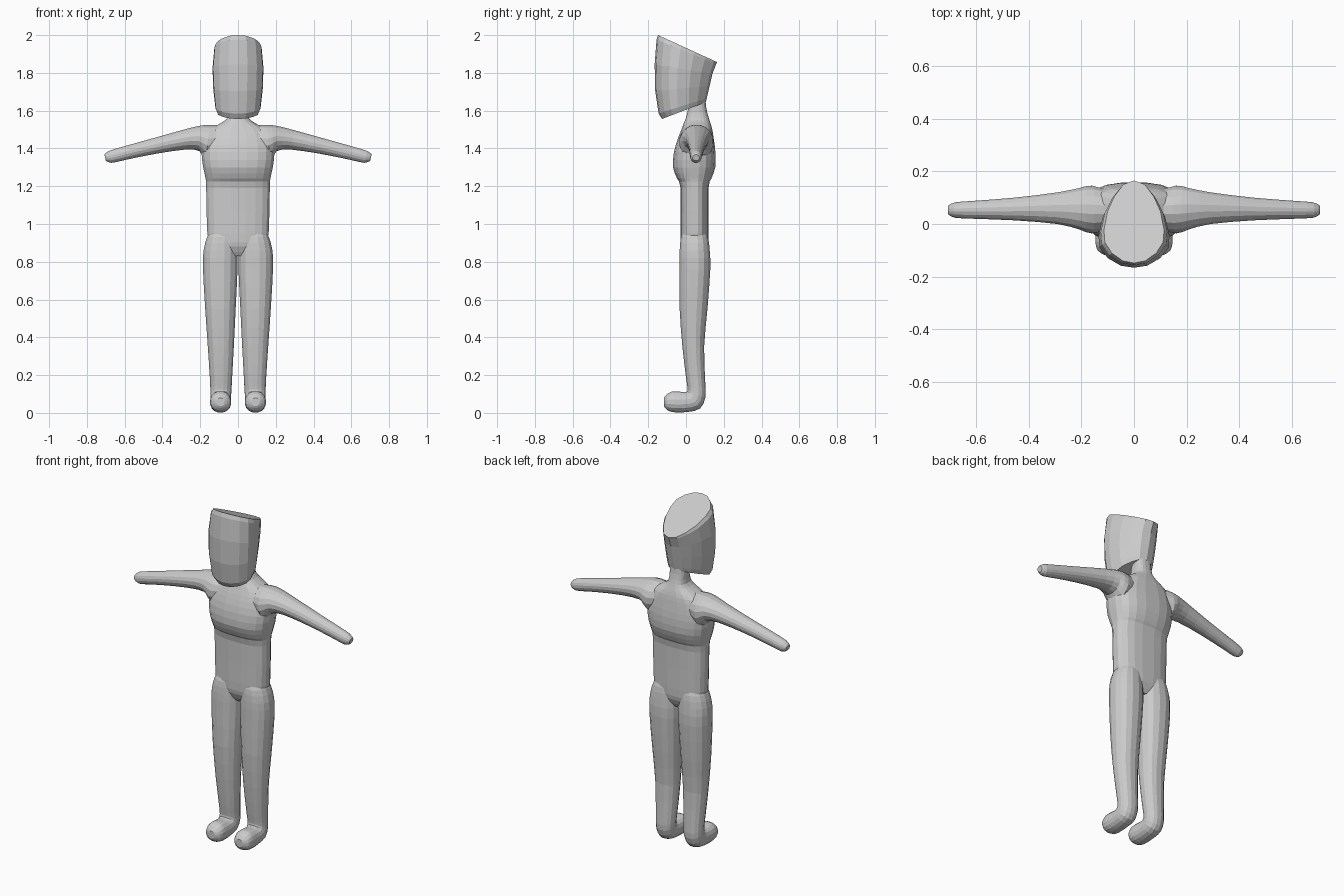
import bpy, bmesh, math
from mathutils import Vector

grey = bpy.data.materials.new("plain grey")
grey.diffuse_color = (0.6, 0.6, 0.6, 1)


def oval(n=16, power=2.0):
    """Unit cross-section; a higher power makes it squarer."""
    pts = []
    for i in range(n):
        a = 2 * math.pi * (i + 0.5) / n
        c, s = math.cos(a), math.sin(a)
        pts.append((math.copysign(abs(c) ** (2 / power), c),
                    math.copysign(abs(s) ** (2 / power), s)))
    return pts


def smooth_path(rows, steps):
    """Catmull-Rom interpolation between ring descriptions."""
    out = []
    for i in range(len(rows) - 1):
        a, b, c, d = (rows[max(i - 1, 0)], rows[i], rows[i + 1],
                      rows[min(i + 2, len(rows) - 1)])
        for k in range(steps):
            t = k / steps
            out.append([0.5 * (2 * q + (r - p) * t + (2 * p - 5 * q + 4 * r - s) * t * t
                               + (3 * q - p - 3 * r + s) * t ** 3)
                        for p, q, r, s in zip(a, b, c, d)])
    return out + [list(rows[-1])]


def loft(name, rows, axis, outline, steps=2, mirror=False):
    """Each row holds two opposite points of a ring and its half width along axis."""
    bm = bmesh.new()
    rings = []
    for r in smooth_path(rows, steps):
        p, q = Vector(r[0:3]), Vector(r[3:6])
        mid, half, side = (p + q) / 2, (q - p) / 2, Vector(axis) * r[6]
        rings.append([bm.verts.new(mid + side * u + half * v) for u, v in outline])
    n = len(outline)
    for a, b in zip(rings, rings[1:]):
        for i in range(n):
            j = (i + 1) % n
            bm.faces.new((a[i], a[j], b[j], b[i]))
    bm.faces.new(rings[0])
    bm.faces.new(rings[-1])
    bmesh.ops.recalc_face_normals(bm, faces=bm.faces)
    mesh = bpy.data.meshes.new(name)
    bm.to_mesh(mesh)
    bm.free()
    mesh.materials.append(grey)
    ob = bpy.data.objects.new(name, mesh)
    bpy.context.collection.objects.link(ob)
    if mirror:
        ob.modifiers.new("Mirror", "MIRROR").use_mirror_merge = False
    return ob


X, Y = (1, 0, 0), (0, 1, 0)

# torso and neck: height, half width, front y, back y
torso = [(0.83, 0.09, 0.0, 0.09), (0.88, 0.14, -0.025, 0.115), (0.95, 0.164, -0.03, 0.12),
         (1.19, 0.17, -0.03, 0.12), (1.24, 0.173, -0.048, 0.135), (1.30, 0.186, -0.07, 0.156),
         (1.38, 0.195, -0.065, 0.157), (1.45, 0.182, -0.045, 0.148), (1.50, 0.15, -0.025, 0.14),
         (1.535, 0.09, -0.012, 0.13), (1.565, 0.055, 0.0, 0.12), (1.62, 0.05, 0.012, 0.107),
         (1.70, 0.045, 0.015, 0.10)]
loft("torso", [(0, f, z, 0, b, z, w) for z, w, f, b in torso], X, oval(20, 2.6))

# legs and feet: x centre, half width, front/upper y z, back/lower y z
legs = [(0.085, 0.06, -0.01, 0.97, 0.10, 0.97), (0.087, 0.078, -0.028, 0.93, 0.118, 0.93),
        (0.093, 0.091, -0.035, 0.86, 0.127, 0.86), (0.094, 0.093, -0.036, 0.76, 0.13, 0.76),
        (0.093, 0.082, -0.035, 0.55, 0.115, 0.55), (0.091, 0.07, -0.02, 0.35, 0.097, 0.35),
        (0.09, 0.059, 0.0, 0.18, 0.103, 0.16), (0.091, 0.056, 0.008, 0.125, 0.103, 0.08),
        (0.092, 0.055, 0.0, 0.112, 0.075, 0.022), (0.092, 0.055, -0.03, 0.113, 0.01, 0.004),
        (0.092, 0.056, -0.07, 0.115, -0.06, 0.002), (0.092, 0.047, -0.1, 0.10, -0.1, 0.014),
        (0.092, 0.022, -0.117, 0.08, -0.117, 0.036)]
loft("legs", [(x, a, b, x, c, d, w) for x, w, a, b, c, d in legs], X, oval(16, 2.2), mirror=True)

# arms: upper x z, lower x z, y centre, half depth
arms = [(0.06, 1.52, 0.10, 1.37, 0.052, 0.07), (0.15, 1.527, 0.17, 1.34, 0.055, 0.092),
        (0.21, 1.52, 0.205, 1.385, 0.058, 0.08), (0.30, 1.497, 0.28, 1.393, 0.06, 0.061),
        (0.46, 1.452, 0.44, 1.370, 0.057, 0.044), (0.61, 1.41, 0.59, 1.34, 0.054, 0.035),
        (0.685, 1.387, 0.67, 1.323, 0.053, 0.03), (0.707, 1.368, 0.70, 1.335, 0.053, 0.018)]
loft("arms", [(a, y, b, c, y, d, w) for a, b, c, d, y, w in arms], Y, oval(16), mirror=True)

# head: egg-shaped plan between two tilted caps
half = [(0.37, -0.95), (0.74, -0.76), (0.97, -0.5), (1, -0.2),
        (0.88, 0.25), (0.65, 0.62), (0.35, 0.91)]
egg = [(0, -1)] + half + [(0, 1)] + [(-u, v) for u, v in reversed(half)]
head = [(0, 0.108, -0.127, 0.105), (0.08, 0.12, -0.145, 0.11), (0.35, 0.131, -0.163, 0.125),
        (0.65, 0.135, -0.166, 0.14), (0.94, 0.126, -0.156, 0.16), (1, 0.114, -0.148, 0.165)]


def cap_height(t, y):
    low, high = 1.556 + 0.384 * (y + 0.127), 2.0 - 0.457 * (y + 0.148)
    return low + (high - low) * t


loft("head", [(0, f, cap_height(t, f), 0, b, cap_height(t, b), w) for t, w, f, b in head],
     X, egg, steps=1)
